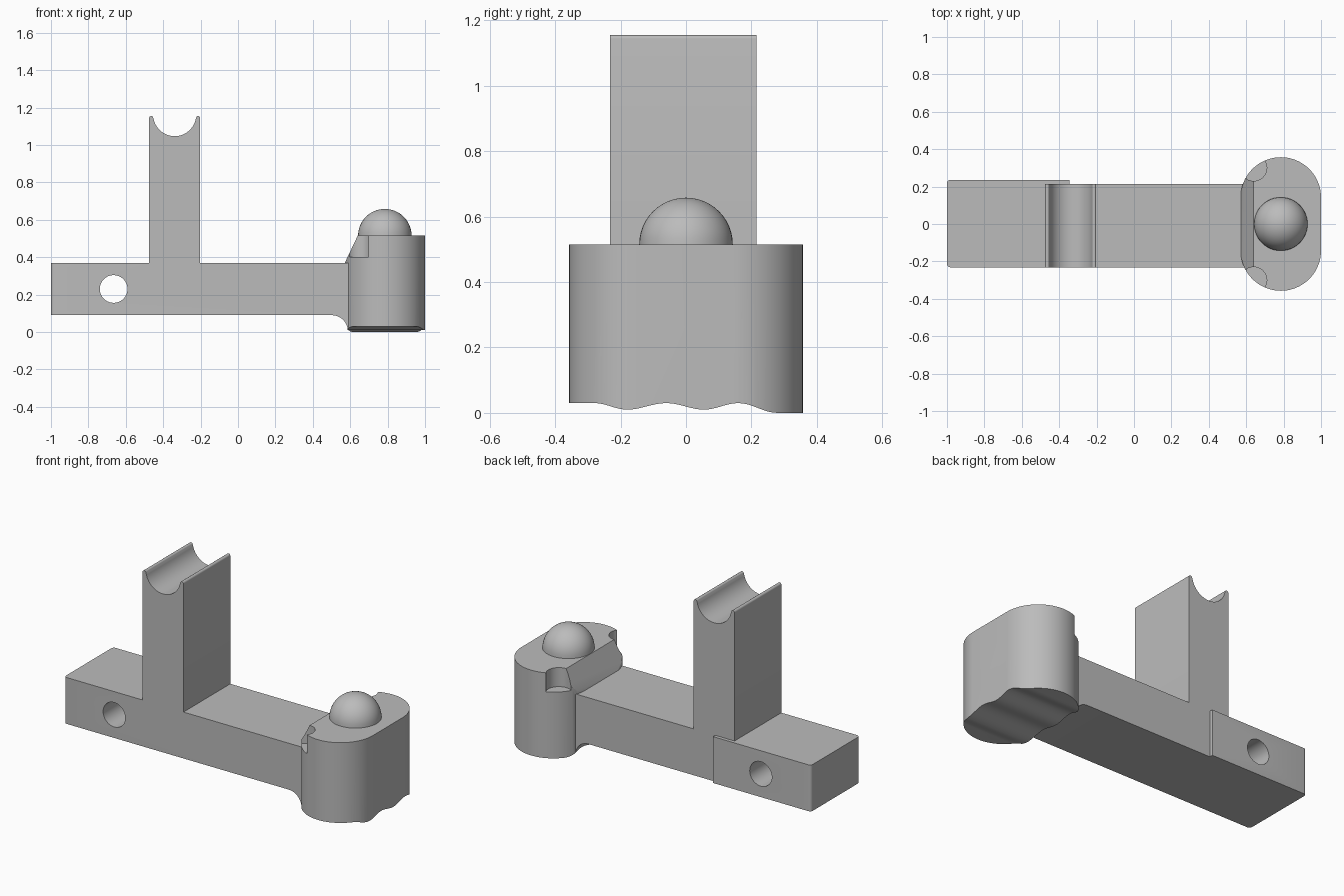
import bpy, bmesh, math
from mathutils import Vector

cube = bpy.data.objects.get("Cube")
if cube:
    bpy.data.objects.remove(cube, do_unlink=True)

grey = bpy.data.materials.new("plain grey")
grey.use_nodes = True
GREY = (0.5, 0.5, 0.5, 1)
grey.diffuse_color = GREY
grey.node_tree.nodes["Principled BSDF"].inputs["Base Color"].default_value = GREY


def arc(cx, cy, r, start, end, n=16):
    angles = [math.radians(start + (end - start) * i / n) for i in range(n + 1)]
    return [(cx + r * math.cos(a), cy + r * math.sin(a)) for a in angles]


def prism(name, outline, axis, low, high):
    """Extrude a closed 2D outline along one axis."""
    place = {"x": lambda p, d: (d, p[0], p[1]),
             "y": lambda p, d: (p[0], d, p[1]),
             "z": lambda p, d: (p[0], p[1], d)}[axis]
    bm = bmesh.new()
    face = bm.faces.new([bm.verts.new(place(p, low)) for p in outline])
    side = bmesh.ops.extrude_face_region(bm, geom=[face])
    move = Vector(place((0, 0), high - low))
    bmesh.ops.translate(bm, vec=move,
                        verts=[g for g in side["geom"] if isinstance(g, bmesh.types.BMVert)])
    bmesh.ops.recalc_face_normals(bm, faces=bm.faces)
    mesh = bpy.data.meshes.new(name)
    bm.to_mesh(mesh)
    bm.free()
    mesh.materials.append(grey)
    obj = bpy.data.objects.new(name, mesh)
    bpy.context.collection.objects.link(obj)
    return obj


def round_end(obj, y, radius):
    """Round the upright edge at the free end of the arm."""
    bm = bmesh.new()
    bm.from_mesh(obj.data)
    edges = [e for e in bm.edges
             if all(abs(v.co.x + 1) < 1e-4 and abs(v.co.y - y) < 1e-4 for v in e.verts)]
    bmesh.ops.bevel(bm, geom=edges, offset=radius, segments=5, profile=0.5, affect="EDGES")
    bm.to_mesh(obj.data)
    bm.free()


def carve(obj, cutters):
    for cutter in cutters:
        cutter.hide_render = True
        mod = obj.modifiers.new("cut", "BOOLEAN")
        mod.operation = "DIFFERENCE"
        mod.solver = "EXACT"
        mod.object = cutter
    graph = bpy.context.evaluated_depsgraph_get()
    mesh = bpy.data.meshes.new_from_object(obj.evaluated_get(graph))
    obj.modifiers.clear()
    obj.data = mesh


def smooth(obj):
    bpy.ops.object.select_all(action="DESELECT")
    obj.select_set(True)
    bpy.context.view_layer.objects.active = obj
    bpy.ops.object.shade_smooth_by_angle(angle=math.radians(30))


FRONT, BACK, PAD = -0.232, 0.215, 0.236
BOTTOM, TOP = 0.09, 0.37
LEFT, RIGHT, MID = -0.475, -0.202, -0.3385
HEAD_X, HEAD_R, HEAD_TOP = 0.785, 0.215, 0.515
LIP = 0.011

# Arm with upright post, grooved cradle and fillet under the head
profile = [(-1, BOTTOM), (-1, TOP), (LEFT, TOP)]
profile += arc(LEFT + LIP, 1.144, LIP, 180, 0, 8)
profile += arc(MID, 1.162, 0.115, 190, 350, 28)
profile += arc(RIGHT - LIP, 1.144, LIP, 180, 0, 8)
profile += [(RIGHT, TOP), (0.595, TOP), (0.595, 0.005)]
profile += arc(0.502, 0.005, 0.085, 0, 90, 12)
arm = prism("arm_and_post", profile, "y", FRONT, BACK)
round_end(arm, FRONT, 0.02)

# Raised pad on the back of the free end
pad = prism("back_pad", [(-1, BOTTOM), (-1, TOP), (-0.346, TOP), (-0.346, BOTTOM)],
            "y", BACK, PAD)
round_end(pad, PAD, 0.018)

# Rounded head
head = prism("head", arc(HEAD_X, 0.142, HEAD_R, 0, 180, 40)
             + arc(HEAD_X, -0.142, HEAD_R, 180, 360, 40), "z", -0.1, HEAD_TOP)

# Wavy underside: cosine blends between crests and troughs
keys = [(-0.28, 0.03), (-0.18, 0.01), (-0.06, 0.03), (0.055, 0.01), (0.16, 0.03), (0.28, 0)]
wave = [(0.5, -0.2), (-0.5, -0.2), (-0.5, 0.03)]
for (y0, z0), (y1, z1) in zip(keys, keys[1:]):
    for i in range(8):
        t = i / 8
        wave.append((y0 + (y1 - y0) * t, z0 + (z1 - z0) * (1 - math.cos(math.pi * t)) / 2))
wave += [keys[-1], (0.5, 0)]
wave_cutter = prism("wave_cutter", wave, "x", 0.3, 1.2)

# Sloped inner face, corner notches and cross hole
slope_cutter = prism("slope_cutter", [(0.587, -0.3), (0.587, TOP), (0.571, TOP),
                     (0.64, HEAD_TOP), (0.664, 0.565), (0.4, 0.565), (0.4, -0.3)],
                     "y", -0.6, 0.6)
notches = [prism("notch_cutter", arc(0.64, s * 0.3, 0.07, 0, 352.5, 47), "z", 0.4, 0.7)
           for s in (-1, 1)]
hole_cutter = prism("hole_cutter", arc(-0.665, 0.23, 0.074, 0, 352.5, 47), "y", -0.5, 0.5)

carve(arm, [hole_cutter, wave_cutter])
carve(pad, [hole_cutter])
carve(head, [wave_cutter, slope_cutter] + notches)
for cutter in [wave_cutter, slope_cutter, hole_cutter] + notches:
    bpy.data.objects.remove(cutter, do_unlink=True)

# Half ball on the head
bm = bmesh.new()
bmesh.ops.create_uvsphere(bm, u_segments=48, v_segments=24, radius=0.143)
bmesh.ops.bisect_plane(bm, geom=bm.verts[:] + bm.edges[:] + bm.faces[:], dist=1e-5,
                       plane_co=(0, 0, 0), plane_no=(0, 0, 1), clear_inner=True)
mesh = bpy.data.meshes.new("dome")
bm.to_mesh(mesh)
bm.free()
mesh.materials.append(grey)
dome = bpy.data.objects.new("dome", mesh)
dome.location = (HEAD_X, 0, HEAD_TOP)
bpy.context.collection.objects.link(dome)

for part in (arm, pad, head, dome):
    smooth(part)
